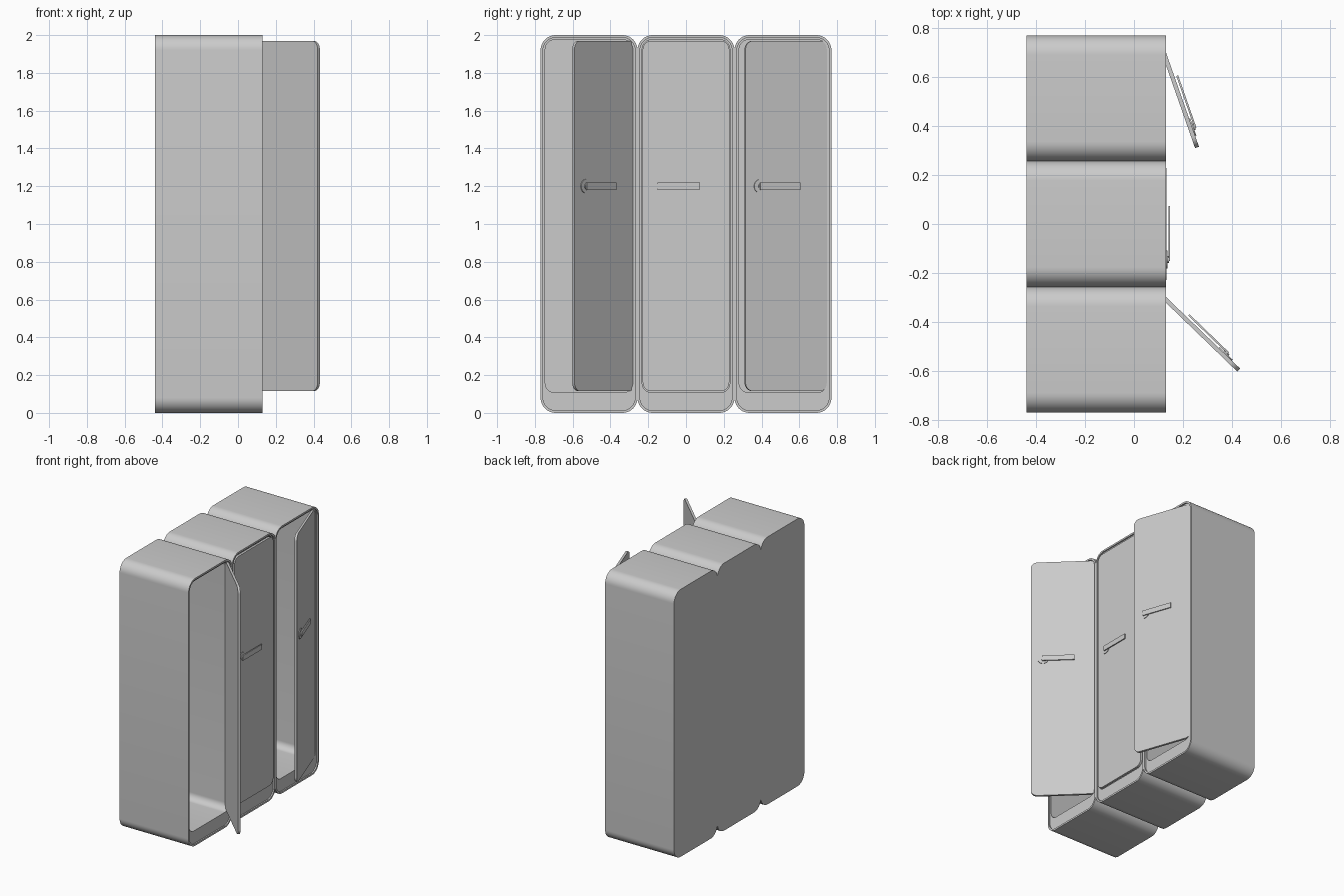
import bpy, bmesh
from math import sin, cos, pi, radians
from mathutils import Matrix

if "Cube" in bpy.data.objects:
    bpy.data.objects.remove(bpy.data.objects["Cube"])


def rounded(y0, y1, z0, z1, r, x, n=10):
    """Rounded rectangle in the YZ plane at depth x."""
    pts = []
    corners = [(y1 - r, z1 - r), (y0 + r, z1 - r), (y0 + r, z0 + r), (y1 - r, z0 + r)]
    for k, (cy, cz) in enumerate(corners):
        for i in range(n + 1):
            a = (k + i / n) * pi / 2
            pts.append((x, cy + r * cos(a), cz + r * sin(a)))
    return pts


def loft(name, loops, mat):
    """Skin a list of equal-length loops and cap both ends."""
    bm = bmesh.new()
    rings = [[bm.verts.new(p) for p in l] for l in loops]
    for a, b in zip(rings, rings[1:]):
        for i in range(len(a)):
            j = (i + 1) % len(a)
            bm.faces.new((a[i], a[j], b[j], b[i]))
    bm.faces.new(rings[0])
    bm.faces.new(rings[-1])
    bmesh.ops.recalc_face_normals(bm, faces=bm.faces)
    me = bpy.data.meshes.new(name)
    bm.to_mesh(me)
    bm.free()
    ob = bpy.data.objects.new(name, me)
    bpy.context.collection.objects.link(ob)
    ob.matrix_world = mat
    bpy.ops.object.select_all(action='DESELECT')
    ob.select_set(True)
    bpy.context.view_layer.objects.active = ob
    bpy.ops.object.shade_smooth_by_angle(angle=radians(30))
    return ob


def slab(name, y0, y1, z0, z1, r, x0, x1, mat, n=10):
    return loft(name, [rounded(y0, y1, z0, z1, r, x, n) for x in (x0, x1)], mat)


PITCH = 0.5133
HALF = PITCH / 2
FRONT, BACK = 0.13, -0.44

# locker: centre y, door hinge x, opening angle
for label, cy, hx, ang in (("left", -PITCH, 0.092, 46),
                           ("middle", 0, 0.115, 0),
                           ("right", PITCH, 0.098, 19.3)):
    # hollow cabinet with a raised outer lip and a deep bottom rail
    opening = (-0.232, 0.232, 0.108, 1.975, 0.05)
    lip = (-HALF + 0.013, HALF - 0.013, 0.013, 1.987, 0.068)
    outer = (-HALF, HALF, 0, 2, 0.08)
    loft(label + "_cabinet", [
        rounded(*outer, BACK), rounded(*outer, FRONT),
        rounded(*lip, FRONT), rounded(*lip, FRONT - 0.01),
        rounded(*opening, FRONT - 0.01), rounded(*opening, BACK + 0.015),
    ], Matrix.Translation((0, cy, 0)))

    # door and handle, swung about the hinge edge at local y = 0
    hinge = Matrix.Translation((hx, cy + 0.229, 0)) @ Matrix.Rotation(radians(ang), 4, 'Z')
    slab(label + "_door", -0.458, 0, 0.115, 1.97, 0.045, 0, 0.017, hinge)
    slab(label + "_handle_rose", -0.411, -0.337, 1.163, 1.237, 0.0369, 0.016, 0.022, hinge)
    slab(label + "_handle_spindle", -0.388, -0.36, 1.186, 1.214, 0.0139, 0.02, 0.028, hinge)
    slab(label + "_handle_lever", -0.38, -0.155, 1.181, 1.219, 0.002, 0.025, 0.033, hinge, 2)
